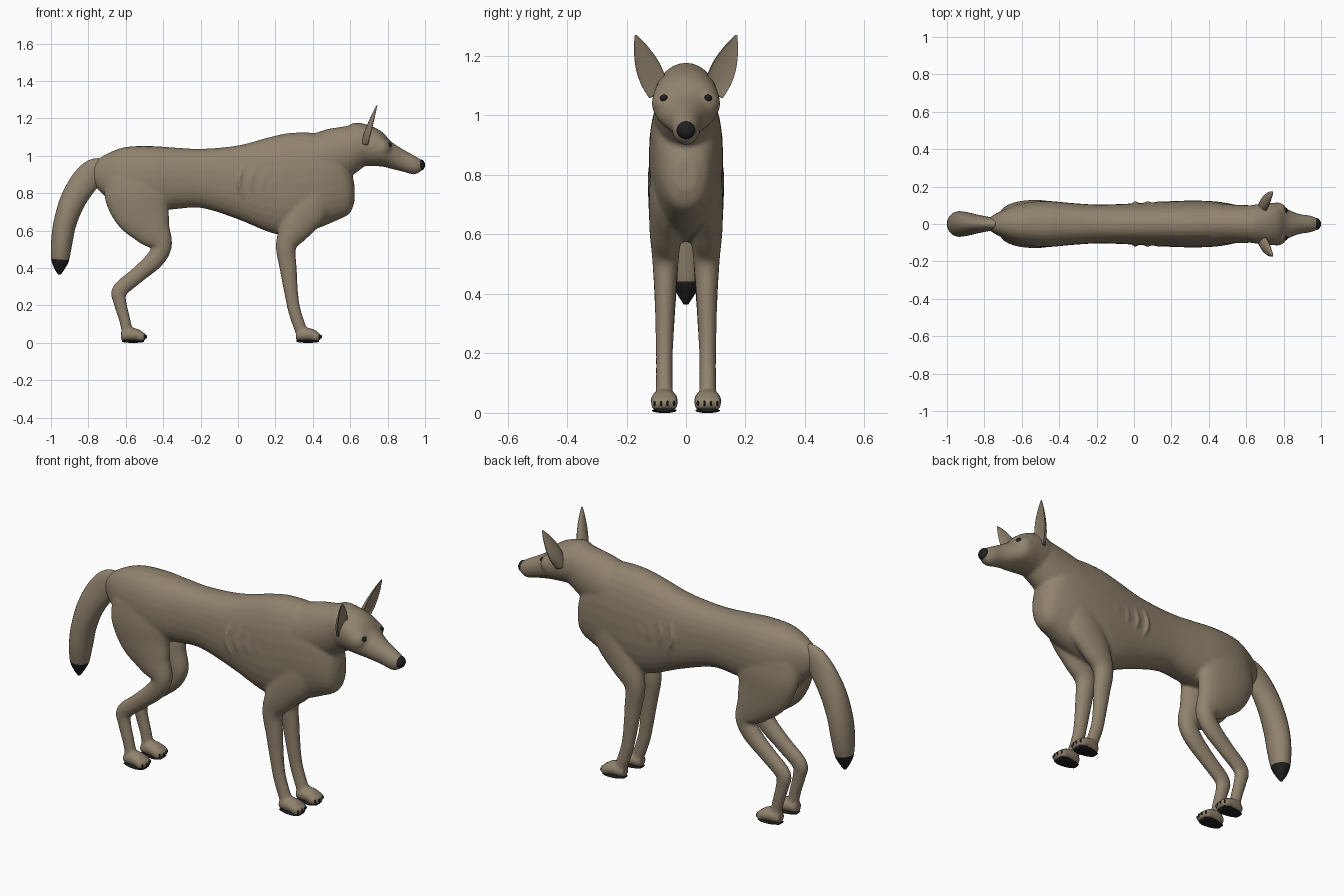
import bpy, bmesh, math
from mathutils import Vector, Matrix

cube = bpy.data.objects.get("Cube")
if cube:
    bpy.data.objects.remove(cube)


def material(name, rgb):
    m = bpy.data.materials.new(name)
    m.use_nodes = True
    m.diffuse_color = (*rgb, 1)
    bsdf = m.node_tree.nodes["Principled BSDF"]
    bsdf.inputs["Base Color"].default_value = (*rgb, 1)
    bsdf.inputs["Roughness"].default_value = 0.8
    return m


FUR = material("tan fur", (0.28, 0.225, 0.155))
BLACK = material("black", (0.015, 0.014, 0.014))


def spline(rows, steps=5):
    """Smooth interpolation through rows of numbers."""
    out = []
    for i in range(len(rows) - 1):
        a, b = rows[max(i - 1, 0)], rows[i]
        c, d = rows[i + 1], rows[min(i + 2, len(rows) - 1)]
        for k in range(steps):
            t = k / steps
            out.append([q + t * (r - p) / 2 + t * t * (2 * p - 5 * q + 4 * r - s) / 2
                        + t ** 3 * (3 * q - p - 3 * r + s) / 2
                        for p, q, r, s in zip(a, b, c, d)])
    return out + [list(rows[-1])]


def loft(bm, rings, power=2.0, sides=28, hollow=False):
    """Skin rings given as (centre, half axis u, half axis v)."""
    loops = []
    for centre, u, v in rings:
        loop = []
        for k in range(sides):
            a = math.tau * k / sides
            c, s = math.cos(a), math.sin(a)
            c = math.copysign(abs(c) ** (2 / power), c)
            s = math.copysign(abs(s) ** (2 / power), s)
            if hollow and s > 0:
                s *= -0.35
            loop.append(bm.verts.new(centre + u * c + v * s))
        loops.append(loop)
    for a, b in zip(loops, loops[1:]):
        for k in range(sides):
            n = (k + 1) % sides
            bm.faces.new((a[k], a[n], b[n], b[k]))
    bm.faces.new(loops[0][::-1])
    bm.faces.new(loops[-1])


def slices(rows, y=0):
    """Upright rings from (x, top, bottom, half width)."""
    return [(Vector((x, y, (t + b) / 2)), Vector((0, 0, (t - b) / 2)), Vector((0, w, 0)))
            for x, t, b, w in spline(rows)]


def limb(rows, side=1):
    """Rings square to a path from (x, y, z, depth, half width)."""
    pts = spline(rows)
    rings = []
    for i, (x, y, z, r, w) in enumerate(pts):
        p, q = pts[max(i - 1, 0)], pts[min(i + 1, len(pts) - 1)]
        n = Vector((p[2] - q[2], 0, q[0] - p[0])).normalized()
        rings.append((Vector((x, y * side, z)), n * r, Vector((0, w, 0))))
    return rings


def ball(bm, centre, size):
    bmesh.ops.create_uvsphere(bm, u_segments=20, v_segments=12, radius=1,
                              matrix=Matrix.Translation(centre) @ Matrix.Diagonal((*size, 1)))


def finish(name, bm, *mats, mirror=False):
    bmesh.ops.recalc_face_normals(bm, faces=bm.faces)
    for f in bm.faces:
        f.smooth = True
    me = bpy.data.meshes.new(name)
    bm.to_mesh(me)
    bm.free()
    for m in mats:
        me.materials.append(m)
    ob = bpy.data.objects.new(name, me)
    bpy.context.collection.objects.link(ob)
    if mirror:
        mod = ob.modifiers.new("mirror", "MIRROR")
        mod.use_axis = (False, True, False)
    return ob


# Body: trunk, neck, head and legs fused into one skin
body = bmesh.new()
loft(body, slices([
    (-.78, .95, .86, .03), (-.72, 1.0, .79, .065), (-.61, 1.045, .70, .11),
    (-.47, 1.052, .70, .123), (-.33, 1.043, .715, .112), (-.19, 1.037, .72, .104),
    (0, 1.055, .66, .11), (.17, 1.10, .59, .12), (.28, 1.122, .575, .125),
    (.42, 1.12, .61, .122), (.53, 1.08, .655, .105), (.595, .95, .69, .075),
    (.622, .85, .75, .035)]), power=2.3)
loft(body, limb([(.28, 0, .95, .16, .11), (.42, 0, .975, .145, .112),
                 (.53, 0, 1.01, .142, .104), (.64, 0, 1.055, .115, .1)]))
loft(body, slices([
    (.55, 1.13, .99, .06), (.62, 1.176, .95, .098), (.70, 1.163, .945, .11),
    (.77, 1.128, .942, .112), (.82, 1.075, .93, .08), (.88, 1.036, .915, .055),
    (.945, 1.0, .9, .044), (.985, .975, .922, .028)]))

PAWS = (.31, -.625)
for side in (-1, 1):
    # Foreleg
    loft(body, limb([
        (.43, .055, .86, .09, .06), (.385, .062, .74, .115, .062), (.31, .068, .62, .088, .055),
        (.258, .069, .52, .056, .045), (.268, .07, .4, .046, .036), (.287, .072, .25, .036, .03),
        (.305, .073, .16, .034, .028), (.345, .073, .045, .033, .029)], side))
    # Hind leg
    loft(body, limb([
        (-.55, .05, .9, .16, .065), (-.535, .062, .8, .18, .066), (-.51, .068, .7, .155, .058),
        (-.455, .069, .6, .103, .052), (-.408, .069, .52, .056, .045), (-.445, .069, .445, .05, .04),
        (-.54, .07, .36, .043, .035), (-.632, .071, .28, .042, .031), (-.632, .072, .22, .035, .028),
        (-.605, .073, .12, .03, .027), (-.59, .073, .045, .03, .028)], side))
    # Cheek and brow
    ball(body, (.765, side * .06, 1.04), (.055, .056, .055))
    # Ribs
    for i in range(5):
        x = .02 + i * .065
        loft(body, limb([(x, .107, .93, .005, .006), (x - .015, .117, .85, .007, .008),
                         (x + .015, .102, .77, .005, .006)], side), sides=10)
    # Paws with toes
    for px in PAWS:
        loft(body, slices([(px, .062, .01, .028), (px + .04, .08, .008, .042),
                           (px + .09, .074, .008, .046), (px + .125, .05, .01, .038)],
                          y=side * .073))
        for i in range(4):
            off = (i - 1.5) * .022
            ball(body, (px + .118 - abs(off) * .4, side * .073 + off, .032), (.024, .0125, .024))

skin = finish("body", body, FUR)
mod = skin.modifiers.new("fuse", "REMESH")
mod.mode = "VOXEL"
mod.voxel_size = .0085
mod.use_smooth_shade = True
mod = skin.modifiers.new("soften", "SMOOTH")
mod.factor = .5
mod.iterations = 5

# Tail, black below a set height
tail = bmesh.new()
loft(tail, limb([
    (-.70, 0, .935, .05, .03), (-.765, 0, .915, .07, .036), (-.825, 0, .855, .073, .046),
    (-.885, 0, .755, .068, .06), (-.925, 0, .64, .061, .068), (-.942, 0, .54, .057, .066),
    (-.951, 0, .445, .048, .05), (-.954, 0, .40, .03, .03), (-.954, 0, .365, .008, .008)]))
for f in tail.faces:
    f.material_index = int(f.calc_center_median().z < .445)
finish("tail", tail, FUR, BLACK)

# Ears, cupped toward the face
ear = bmesh.new()
base, tip = Vector((.695, .092, 1.07)), Vector((.745, .17, 1.27))
across = Vector((0, .93, -.36))
loft(ear, [(base.lerp(tip, t), across * w, Vector((d, 0, 0))) for t, w, d in spline([
    (0, .034, .034), (.25, .043, .034), (.5, .04, .027), (.75, .026, .017),
    (.92, .011, .009), (1, .003, .003)])], hollow=True)
finish("ears", ear, FUR, mirror=True)

# Nose, eyes, claws and soles
nose = bmesh.new()
ball(nose, (.974, 0, .95), (.026, .032, .031))
finish("nose", nose, BLACK)

eyes = bmesh.new()
ball(eyes, (.808, .074, 1.058), (.014, .014, .012))
finish("eyes", eyes, BLACK, mirror=True)

claws, soles = bmesh.new(), bmesh.new()
for px in PAWS:
    for i in range(4):
        off = (i - 1.5) * .022
        ball(claws, (px + .138 - abs(off) * .4, .073 + off, .032), (.006, .004, .009))
    loft(soles, slices([(px + .004, .014, .004, .022), (px + .04, .016, 0, .036),
                        (px + .09, .016, 0, .041), (px + .122, .014, .004, .03)], y=.073))
finish("claws", claws, BLACK, mirror=True)
finish("soles", soles, BLACK, mirror=True)
